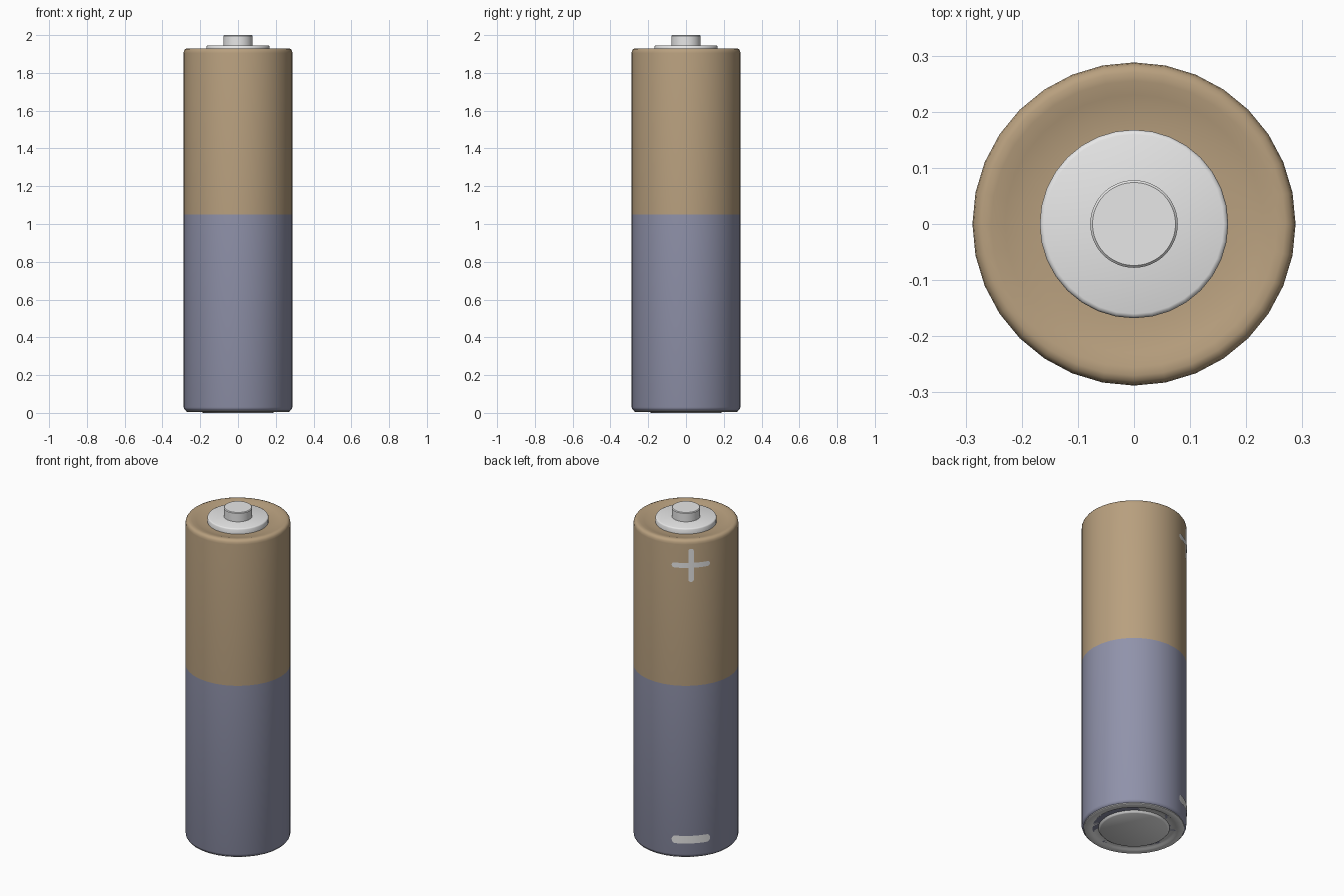
import bpy, bmesh, math

if "Cube" in bpy.data.objects:
    bpy.data.objects.remove(bpy.data.objects["Cube"])


def material(name, rgb):
    m = bpy.data.materials.new(name)
    m.diffuse_color = (*rgb, 1)
    m.use_nodes = True
    m.node_tree.nodes["Principled BSDF"].inputs["Base Color"].default_value = m.diffuse_color
    return m


TAN = material("tan", (0.48, 0.35, 0.21))
SLATE = material("slate blue", (0.28, 0.29, 0.405))
METAL = material("light metal", (0.8, 0.8, 0.8))
RADIUS = 0.288


def finish(name, bm, mat, normals=True):
    if normals:
        bmesh.ops.recalc_face_normals(bm, faces=bm.faces)
    me = bpy.data.meshes.new(name)
    bm.to_mesh(me)
    bm.free()
    me.materials.append(mat)
    ob = bpy.data.objects.new(name, me)
    bpy.context.collection.objects.link(ob)
    bpy.ops.object.select_all(action='DESELECT')
    ob.select_set(True)
    bpy.context.view_layer.objects.active = ob
    bpy.ops.object.shade_smooth_by_angle(angle=math.radians(40))
    return ob


def lathe(name, profile, mat, sides=32):
    """Revolve (radius, z) points about z and cap both ends."""
    bm = bmesh.new()
    rings = []
    for r, z in profile:
        rings.append([bm.verts.new((r * math.cos(2 * math.pi * i / sides),
                                    r * math.sin(2 * math.pi * i / sides), z))
                      for i in range(sides)])
    for a, b in zip(rings, rings[1:]):
        for i in range(sides):
            j = (i + 1) % sides
            bm.faces.new((a[i], a[j], b[j], b[i]))
    bm.faces.new(rings[0])
    bm.faces.new(rings[-1])
    return finish(name, bm, mat)


# Wrapped casing: blue lower half, tan upper half with a dished top
casing = lathe("casing", [
    (0.272, 0.012), (0.279, 0.014), (0.285, 0.02), (RADIUS, 0.03),
    (RADIUS, 1.05), (RADIUS, 1.905), (0.286, 1.917), (0.28, 1.926),
    (0.27, 1.93), (0.255, 1.929), (0.23, 1.922), (0.2, 1.915),
    (0.16, 1.912)], TAN)
casing.data.materials.append(SLATE)
for p in casing.data.polygons:
    p.material_index = 1 if p.center.z < 1.05 else 0

# Positive end: washer disc and contact nub
lathe("positive_disc", [(0.168, 1.905), (0.168, 1.938), (0.165, 1.943),
                        (0.16, 1.945)], METAL)
lathe("positive_nub", [(0.078, 1.93), (0.078, 1.996), (0.074, 2.0)], METAL, 48)

# Negative end: outer ring, groove and raised centre
lathe("negative_cap", [
    (0.278, 0.02), (0.276, 0.009), (0.27, 0.006), (0.237, 0.006),
    (0.229, 0.012), (0.196, 0.012), (0.189, 0.003), (0.184, 0.0)], METAL)


def mark_bar(name, azimuth, z, half_u, half_v, corner):
    """Thin rounded bar wrapped onto the casing."""
    bm = bmesh.new()
    cols = []
    n = 24
    for i in range(n + 1):
        u = -half_u * math.cos(math.pi * i / n)
        over = max(0.0, abs(u) - (half_u - corner))
        h = half_v - corner + math.sqrt(max(0.0, corner ** 2 - over ** 2))
        h = max(h, 0.001)
        a = azimuth + u / RADIUS
        r = RADIUS + 0.002
        cols.append([bm.verts.new((r * math.cos(a), r * math.sin(a), z + s * h))
                     for s in (-1, 1)])
    for a, b in zip(cols, cols[1:]):
        bm.faces.new((a[0], b[0], b[1], a[1]))
    finish(name, bm, METAL, normals=False)


# Polarity marks on the back left
AZ = math.radians(130.6)
mark_bar("plus_horizontal", AZ, 1.78, 0.107, 0.015, 0.014)
mark_bar("plus_vertical", AZ, 1.78, 0.015, 0.1, 0.014)
mark_bar("minus_bar", AZ, 0.12, 0.107, 0.023, 0.02)
